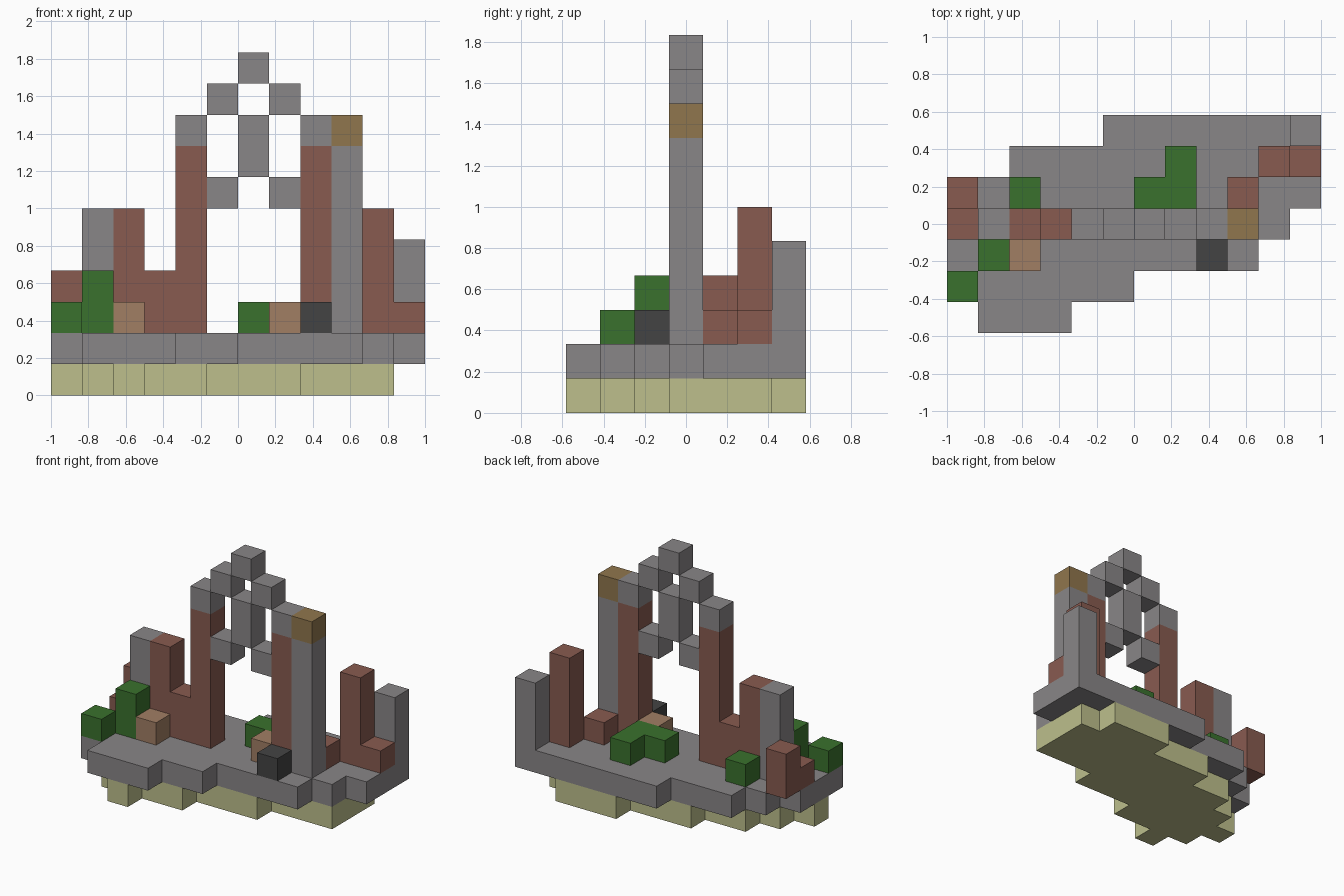
import bpy, bmesh
from mathutils import Matrix, Vector

if "Cube" in bpy.data.objects:
    bpy.data.objects.remove(bpy.data.objects["Cube"], do_unlink=True)

U = 1 / 6                                  # size of one block
ORIGIN = Vector((-1, -3.5 * U, 0))         # outer corner of the block grid


def linear(v):
    v /= 255
    return v / 12.92 if v <= 0.04 else ((v + 0.055) / 1.055) ** 2.4


def material(name, *rgb):
    colour = [linear(v) for v in rgb] + [1]
    m = bpy.data.materials.new(name)
    m.use_nodes = True
    m.diffuse_color = colour
    m.node_tree.nodes["Principled BSDF"].inputs["Base Color"].default_value = colour
    return m


stone = material("grey stone", 137, 134, 135)
brick = material("red brick", 136, 91, 80)
leaf = material("green leaf", 58, 113, 45)
clay = material("tan clay", 161, 126, 100)
coal = material("dark coal", 68, 68, 68)
wood = material("brown wood", 144, 118, 77)
sand = material("pale sand", 189, 191, 140)


def finish(name, bm, mat):
    bmesh.ops.recalc_face_normals(bm, faces=bm.faces)
    mesh = bpy.data.meshes.new(name)
    bm.to_mesh(mesh)
    bm.free()
    mesh.materials.append(mat)
    ob = bpy.data.objects.new(name, mesh)
    bpy.context.collection.objects.link(ob)
    return ob


def column(name, mat, i, j, low, high):
    """A one-block-wide post in grid cell i, j from level low to level high."""
    bm = bmesh.new()
    centre = ORIGIN + Vector((i + 0.5, j + 0.5, (low + high) / 2)) * U
    size = Matrix.Diagonal((U, U, (high - low) * U, 1))
    bmesh.ops.create_cube(bm, size=1, matrix=Matrix.Translation(centre) @ size)
    return finish(name, bm, mat)


def slab(name, mat, level, rows):
    """A one-block-thick plate; rows run front to back as (first, last) cells."""
    bm = bmesh.new()
    for j, (first, last) in enumerate(rows):
        for i in range(first, last + 1):
            corners = ((i, j), (i + 1, j), (i + 1, j + 1), (i, j + 1))
            bm.faces.new([bm.verts.new(ORIGIN + Vector((x, y, level)) * U)
                          for x, y in corners])
    bmesh.ops.remove_doubles(bm, verts=bm.verts, dist=0.001)
    top = bmesh.ops.extrude_face_region(bm, geom=bm.faces[:], use_keep_orig=True)
    moved = [v for v in top["geom"] if isinstance(v, bmesh.types.BMVert)]
    bmesh.ops.translate(bm, verts=moved, vec=(0, 0, U))
    return finish(name, bm, mat)


# Ground layers
slab("sand_base", sand, 0,
     [(2, 2), (1, 4), (0, 7), (1, 10), (2, 10), (4, 10), (7, 9)])
slab("stone_floor", stone, 1,
     [(1, 3), (0, 5), (0, 9), (0, 10), (1, 11), (2, 11), (5, 11)])

# Ruined front wall and arch
WALL = 3
for name, mat, i, low, high in (
        ("wall_end_brick", brick, 0, 2, 3),
        ("wall_stone_post", stone, 1, 2, 6),
        ("wall_brick_post", brick, 2, 2, 6),
        ("wall_brick_step", brick, 3, 2, 4),
        ("right_arch_post", brick, 4, 2, 8),
        ("left_arch_post", brick, 8, 2, 8),
        ("left_arch_buttress", stone, 9, 2, 8),
        ("buttress_cap", wood, 9, 8, 9),
        ("arch_keystone", stone, 6, 10, 11),
        ("hanging_centre", stone, 6, 7, 9),
        ("fallen_clay_block", clay, 7, 2, 3)):
    column(name, mat, i, WALL, low, high)

# Mirrored arch stones about the keystone
for side, label in ((-1, "right"), (1, "left")):
    column(label + "_arch_shoulder", stone, 6 + 2 * side, WALL, 8, 9)
    column(label + "_arch_stone", stone, 6 + side, WALL, 9, 10)
    column(label + "_hanging_arm", stone, 6 + side, WALL, 6, 7)

# Remains of the side and back walls
column("side_wall_brick", brick, 0, 4, 2, 4)
column("inner_brick", brick, 9, 4, 2, 3)
column("back_brick_post", brick, 10, 5, 2, 6)
column("back_low_brick", brick, 11, 5, 2, 3)
column("back_stone_post", stone, 11, 6, 2, 5)

# Bushes and loose blocks
column("corner_bush", leaf, 0, 1, 2, 3)
column("tall_bush", leaf, 1, 2, 2, 4)
column("rear_bush", leaf, 2, 4, 2, 3)
for n, (i, j) in enumerate(((6, 4), (7, 4), (7, 5))):
    column("courtyard_bush_%d" % (n + 1), leaf, i, j, 2, 3)
column("front_clay_block", clay, 2, 2, 2, 3)
column("coal_block", coal, 8, 2, 2, 3)
